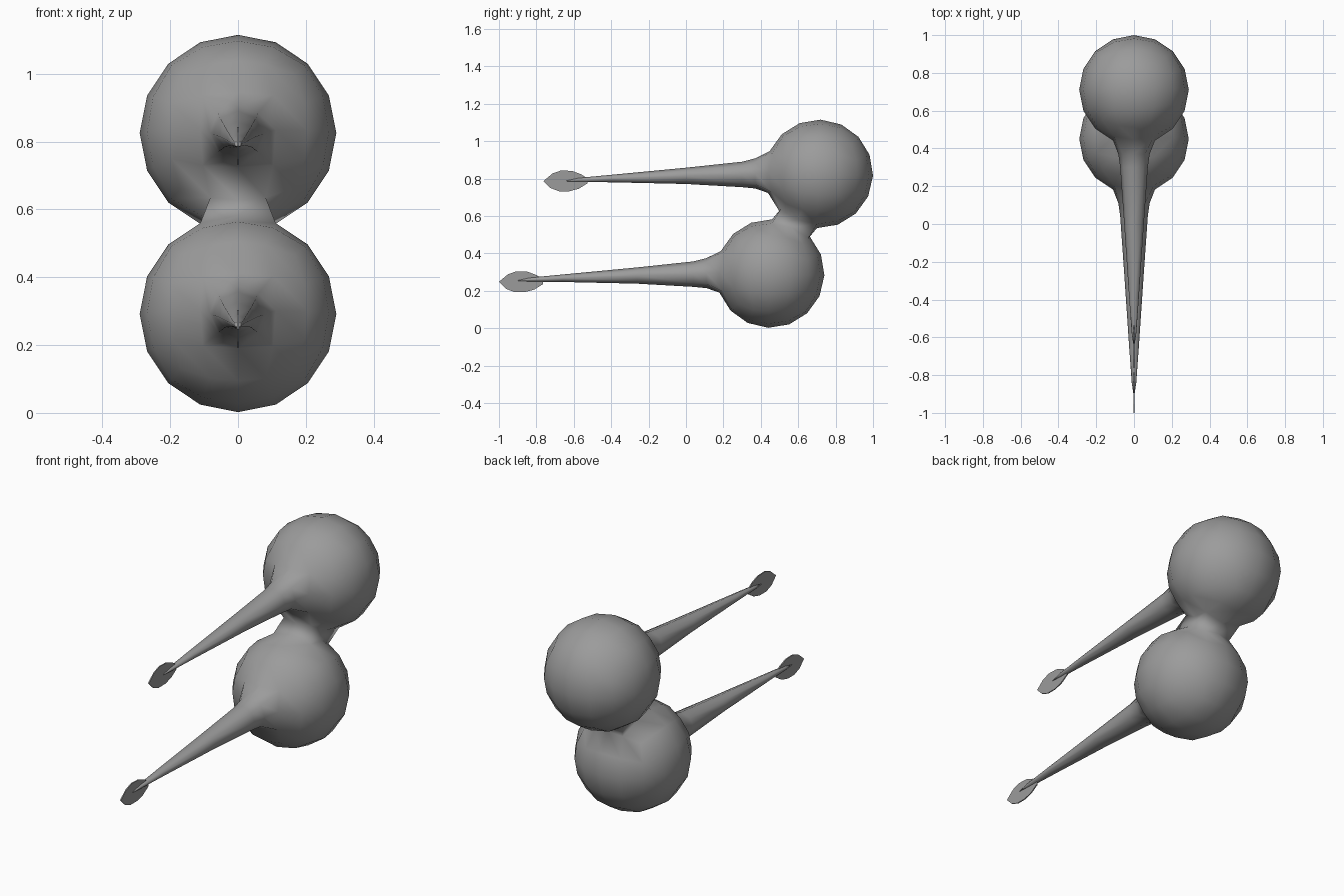
import bpy, bmesh
from math import sin, cos, tan, atan2, pi, radians
from mathutils import Vector, Matrix

cube = bpy.data.objects.get("Cube")
if cube:
    bpy.data.objects.remove(cube)

RADIUS = 0.29
TILT = Matrix.Rotation(radians(-2), 3, 'X')
UPPER = Vector((0, 0.71, 0.825))
LOWER = Vector((0, 0.45, 0.292))
# arm sections relative to the ball centre: y, top z, bottom z, half width
ARM = [(-0.34, 0.083, -0.078, 0.083), (-0.41, 0.065, -0.071, 0.073),
       (-0.71, 0.033, -0.054, 0.052), (-1.11, -0.005, -0.045, 0.025),
       (-1.29, -0.022, -0.043, 0.012)]
ARM_TIP = Vector((0, -1.37, -0.04))

grey = bpy.data.materials.new("mid grey")
grey.use_nodes = True
colour = (0.33, 0.33, 0.33, 1)
grey.diffuse_color = colour
grey.node_tree.nodes["Principled BSDF"].inputs["Base Color"].default_value = colour


def finish(bm, name, smooth):
    bmesh.ops.recalc_face_normals(bm, faces=bm.faces)
    for f in bm.faces:
        f.smooth = smooth
    mesh = bpy.data.meshes.new(name)
    bm.to_mesh(mesh)
    bm.free()
    mesh.materials.append(grey)
    obj = bpy.data.objects.new(name, mesh)
    bpy.context.collection.objects.link(obj)


def add_ball(bm, centre):
    """Quad ball made from a subdivided cube."""
    part = bmesh.new()
    bmesh.ops.create_cube(part, size=2)
    bmesh.ops.subdivide_edges(part, edges=part.edges[:], cuts=3, use_grid_fill=True)
    for v in part.verts:
        v.co = centre + TILT @ Vector([tan(c * pi / 4) for c in v.co]).normalized() * RADIUS
    mesh = bpy.data.meshes.new("ball_part")
    part.to_mesh(mesh)
    part.free()
    bm.from_mesh(mesh)
    bpy.data.meshes.remove(mesh)


def open_patch(bm, centre, direction):
    """Remove the four faces facing a direction and return the rim edges."""
    target = centre + TILT @ Vector(direction).normalized() * RADIUS
    middle = min(bm.verts, key=lambda v: (v.co - target).length)
    faces = list(middle.link_faces)
    rim = [e for f in faces for e in f.edges if middle not in e.verts]
    bmesh.ops.delete(bm, geom=faces, context='FACES')
    return rim


def grow_arm(bm, centre):
    edges = open_patch(bm, centre, (0, -1, 0))
    axis = centre.z + 0.01
    for y, top, bottom, width in ARM:
        new = bmesh.ops.extrude_edge_only(bm, edges=edges)["geom"]
        edges = [g for g in new if isinstance(g, bmesh.types.BMEdge)]
        mid, half = centre.z + (top + bottom) / 2, (top - bottom) / 2
        for v in [g for g in new if isinstance(g, bmesh.types.BMVert)]:
            a = atan2(v.co.x, v.co.z - axis)
            v.co = (width * sin(a), centre.y + y, mid + half * cos(a))
        axis = mid
    new = bmesh.ops.extrude_edge_only(bm, edges=edges)["geom"]
    tip = [g for g in new if isinstance(g, bmesh.types.BMVert)]
    bmesh.ops.pointmerge(bm, verts=tip, merge_co=centre + ARM_TIP)


# two balls with long tapering arms, joined by a short neck
bm = bmesh.new()
for centre in (UPPER, LOWER):
    add_ball(bm, centre)
for centre in (UPPER, LOWER):
    grow_arm(bm, centre)
slope = tan(pi / 8)
neck = open_patch(bm, UPPER, (0, -slope, -1)) + open_patch(bm, LOWER, (0, slope, 1))
bmesh.ops.bridge_loops(bm, edges=neck)
finish(bm, "joined_balls_with_arms", True)

# thin leaf-shaped blades at the arm tips
LEAF = [(-0.118, 0), (-0.07, 0.04), (-0.025, 0.056), (0.035, 0.054), (0.085, 0.035),
        (0.118, 0.012), (0.118, -0.012), (0.07, -0.042), (0.02, -0.055),
        (-0.035, -0.055), (-0.08, -0.038)]
for name, y, z in (("upper_blade", -0.644, 0.787), ("lower_blade", -0.882, 0.248)):
    bm = bmesh.new()
    face = bm.faces.new([bm.verts.new((-0.003, y + dy, z + dz)) for dy, dz in LEAF])
    new = bmesh.ops.extrude_face_region(bm, geom=[face])["geom"]
    for v in [g for g in new if isinstance(g, bmesh.types.BMVert)]:
        v.co.x = 0.003
    finish(bm, name, False)
